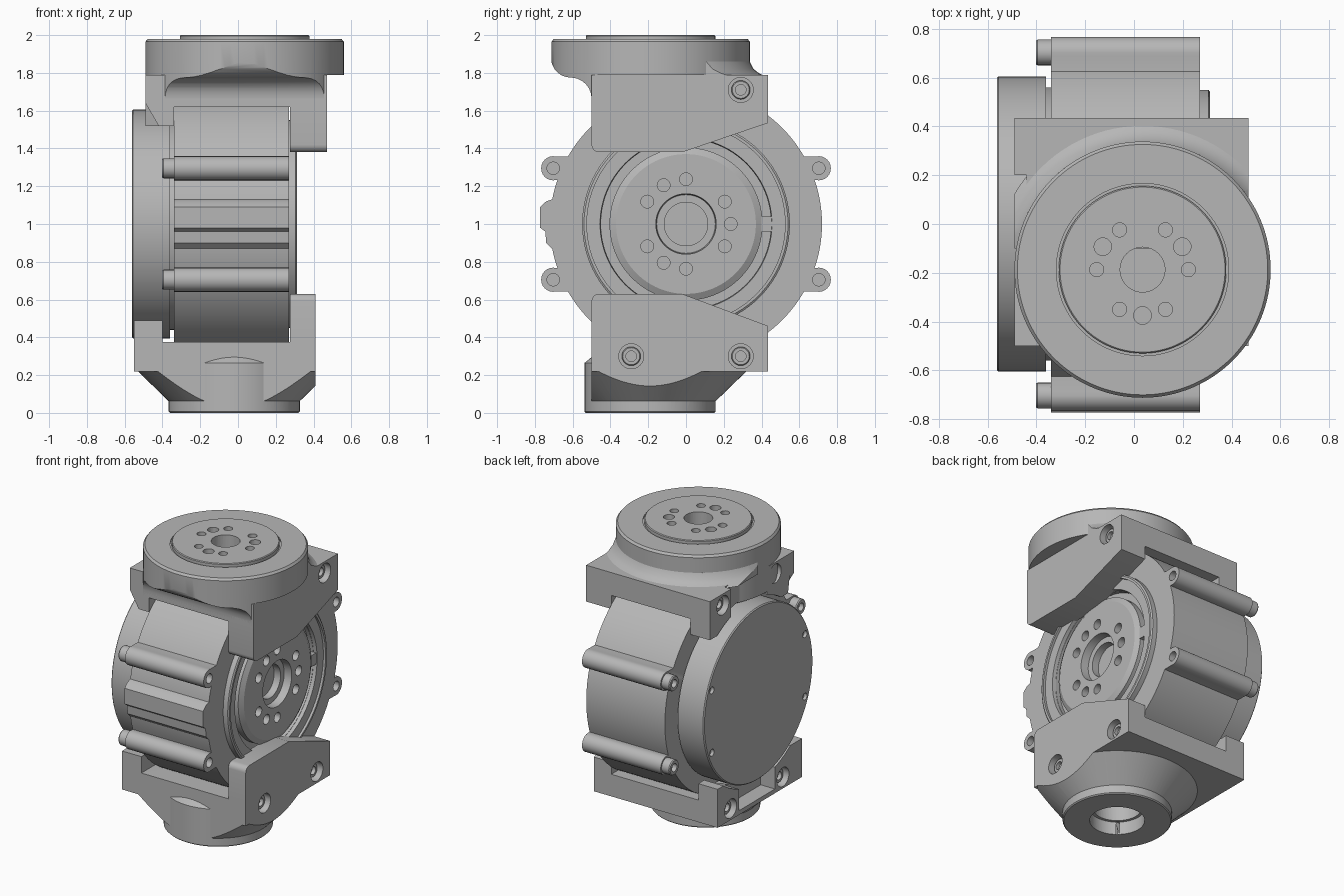
import bpy, bmesh
from math import cos, sin, radians, tau
from mathutils import Matrix, Vector

if "Cube" in bpy.data.objects:
    bpy.data.objects.remove(bpy.data.objects["Cube"])

grey = bpy.data.materials.new("light_grey")
grey.use_nodes = True
colour = (0.47, 0.47, 0.47, 1)
grey.diffuse_color = colour
grey.node_tree.nodes["Principled BSDF"].inputs["Base Color"].default_value = colour
AXIS = (0, 0, 1)   # main housing axis runs along x through this point


def finish(name, bm):
    bmesh.ops.remove_doubles(bm, verts=bm.verts, dist=1e-5)
    bmesh.ops.recalc_face_normals(bm, faces=bm.faces)
    mesh = bpy.data.meshes.new(name)
    bm.to_mesh(mesh)
    bm.free()
    mesh.materials.append(grey)
    obj = bpy.data.objects.new(name, mesh)
    bpy.context.collection.objects.link(obj)
    return obj


def lathe(name, profile, axis, centre, steps=96):
    """Turn (radius, height) points around the x or z axis."""
    bm = bmesh.new()
    verts = [bm.verts.new((r, 0, h)) for r, h in profile]
    edges = [bm.edges.new(p) for p in zip(verts, verts[1:])]
    bmesh.ops.spin(bm, geom=verts + edges, axis=(0, 0, 1), cent=(0, 0, 0),
                   angle=tau, steps=steps)
    if axis == "x":
        bm.transform(Matrix.Rotation(radians(90), 4, "Y"))
    bm.transform(Matrix.Translation(Vector(centre)))
    return finish(name, bm)


def cyl(name, r, a, b, axis, centre, steps=32):
    return lathe(name, [(0, a), (r, a), (r, b), (0, b)], axis, centre, steps)


def prism(name, outline, x0, x1):
    """Extrude a (y, z) outline along x."""
    bm = bmesh.new()
    face = bm.faces.new([bm.verts.new((x0, y, z)) for y, z in outline])
    new = bmesh.ops.extrude_face_region(bm, geom=[face])["geom"]
    bmesh.ops.translate(bm, vec=(x1 - x0, 0, 0),
                        verts=[v for v in new if isinstance(v, bmesh.types.BMVert)])
    return finish(name, bm)


def box(name, x, y, z):
    return prism(name, [(y[0], z[0]), (y[1], z[0]), (y[1], z[1]), (y[0], z[1])], *x)


def combine(obj, tools, op):
    """Apply booleans with each tool and discard the tools."""
    for tool in tools:
        mod = obj.modifiers.new(op, "BOOLEAN")
        mod.operation, mod.solver, mod.object = op, "EXACT", tool
        graph = bpy.context.evaluated_depsgraph_get()
        mesh = bpy.data.meshes.new_from_object(obj.evaluated_get(graph))
        obj.modifiers.clear()
        obj.data = mesh
        bpy.data.objects.remove(tool)
    return obj


def hole_ring(angles, radius, r, a, b, axis, centre):
    """Round cutters spaced around a centre."""
    out = []
    for t in map(radians, angles):
        u, v = radius * cos(t), radius * sin(t)
        off = (0, u, v) if axis == "x" else (u, v, 0)
        out.append(cyl("hole", r, a, b, axis, Vector(centre) + Vector(off), 20))
    return out


def arc(y, z, r, a0, a1, n=6):
    ts = [radians(a0 + (a1 - a0) * i / n) for i in range(n + 1)]
    return [(y + r * cos(t), z + r * sin(t)) for t in ts]


# Main housing with flats, bolt ears and a front pad
housing = cyl("main_housing", 0.72, -0.34, 0.27, "x", AXIS, 128)
combine(housing, [box("flat", (-1, 1), (-1, 1), (0, 0.37)),
                  box("flat", (-1, 1), (-1, 1), (1.64, 2.2))], "DIFFERENCE")
ears = [(s * 0.703, 1 + t * 0.295) for s in (-1, 1) for t in (-1, 1)]
for y, z in ears:
    inner = y * 0.8
    lug = box("lug", (-0.34, 0.27), sorted((inner, y)), (z - 0.062, z + 0.062))
    combine(housing, [lug, cyl("ear", 0.064, -0.34, 0.27, "x", (0, y, z), 24)], "UNION")
pad = [(-0.6, 0.86), (-0.71, 0.87), (-0.74, 0.9), (-0.745, 0.96), (-0.772, 0.98),
       (-0.772, 1.09), (-0.74, 1.12), (-0.68, 1.14), (-0.6, 1.14)]
combine(housing, [prism("pad", pad, -0.34, 0.27)], "UNION")
combine(housing, [cyl("pocket", 0.45, 0.2, 0.4, "x", AXIS, 96)]
        + [cyl("ear_hole", 0.033, 0.22, 0.3, "x", (0, y, z), 20) for y, z in ears],
        "DIFFERENCE")

# Long clamp bolts through the ears
for i, (y, z) in enumerate(ears):
    bolt = lathe("ear_bolt_%d" % i, [(0, -0.33), (0.053, -0.33), (0.053, -0.395),
                 (0.048, -0.402), (0.028, -0.402), (0.028, -0.37), (0, -0.37)],
                 "x", (0, y, z), 24)

# Bearing ring and rotating output face
lathe("bearing_ring", [(0.45, 0.25), (0.55, 0.25), (0.55, 0.305), (0.54, 0.312),
      (0.525, 0.312), (0.525, 0.295), (0.455, 0.295), (0.45, 0.25)], "x", AXIS)
output = lathe("output_disc", [(0, 0.15), (0.45, 0.15), (0.45, 0.24), (0.405, 0.24),
               (0.405, 0.285), (0.37, 0.305), (0.16, 0.305), (0.155, 0.25),
               (0.115, 0.25), (0.115, 0.2), (0.04, 0.2), (0.04, 0.17), (0, 0.17)],
               "x", AXIS)
combine(output, hole_ring(range(30, 390, 60), 0.237, 0.034, 0.22, 0.4, "x", AXIS)
        + hole_ring((0, 120, 240), 0.237, 0.034, 0.26, 0.4, "x", AXIS), "DIFFERENCE")
box("index_tab", (0.24, 0.29), (0.4, 0.455), (0.96, 1.04))

# Rear cover with four small screw recesses
cover = lathe("rear_cover", [(0, -0.3), (0.56, -0.3), (0.56, -0.36), (0.605, -0.36),
              (0.605, -0.555), (0.598, -0.562), (0, -0.562)], "x", AXIS, 128)
combine(cover, hole_ring((23, 157, 203, 337), 0.56, 0.024, -0.6, -0.54, "x", AXIS),
        "DIFFERENCE")


def bracket_cuts(x_left, x_right, z, notch):
    """Cover clearance, middle notch and counterbores shared by both brackets."""
    cuts = [cyl("clearance", 0.63, -0.7, -0.34, "x", AXIS, 96),
            box("notch", (-0.7, -0.44), (-0.2, 0.2), notch)]
    for y in (-0.29, 0.29):
        cuts.append(cyl("bore", 0.066, x_right - 0.06, x_right + 0.1, "x", (0, y, z)))
        cuts.append(cyl("bore", 0.066, x_left - 0.1, x_left + 0.06, "x", (0, y, z)))
    return cuts


def bracket_bolts(label, x_left, x_right, z):
    for y in (-0.29, 0.29):
        for side, x, s in (("left", x_right, 1), ("right", x_left, -1)):
            prof = [(0, -0.1), (0.05, -0.1), (0.05, -0.035), (0.045, -0.03),
                    (0.028, -0.03), (0.028, -0.055), (0, -0.055)]
            lathe("%s_bolt_%s" % (label, side), [(r, h * s) for r, h in prof],
                  "x", (x, y, z), 24)


# Upper bracket: saddle, long left arm, short right arm
upper = box("upper_bracket", (-0.49, 0.47), (-0.5, 0.435), (1.63, 1.79))
long_arm = arc(-0.46, 1.42, 0.04, 180, 270) + [(-0.02, 1.38), (0.435, 1.535),
                                               (0.435, 1.79), (-0.5, 1.79)]
short_arm = box("arm", (-0.49, -0.34), (-0.5, 0.435), (1.52, 1.79))
combine(upper, [prism("arm", long_arm, 0.275, 0.47), short_arm], "UNION")
combine(upper, bracket_cuts(-0.49, 0.47, 1.71, (1.4, 1.9)), "DIFFERENCE")
# Rounded lower outside edge of the short arm
corner = prism("corner", [(-0.6, 1.45), (-0.42, 1.45), (-0.45, 1.64), (-0.6, 1.64)],
               -0.6, -0.3)
combine(corner, [cyl("round", 0.12, -0.7, -0.1, "x", (0, 0, 0), 8)], "DIFFERENCE")
chamfer = corner.data
for v in chamfer.vertices:
    if v.co.x > -0.4:
        v.co.x = -0.38 if v.co.z < 1.5 else -0.49
combine(upper, [corner], "DIFFERENCE")
bracket_bolts("upper", -0.49, 0.47, 1.71)

# Top flange, swept back underneath at the front
TOP = (0.035, -0.187, 0)
flange = lathe("top_flange", [(0, 1.62), (0.525, 1.62), (0.525, 1.965), (0.513, 1.98),
               (0.353, 1.98), (0.353, 1.972), (0.343, 1.972), (0.343, 1.995),
               (0.338, 2.0), (0, 2.0)], "z", TOP, 128)
sweep = [(-0.9, 1.89), (-0.72, 1.88)] + arc(-0.61, 1.88, 0.105, 185, 270) \
    + arc(-0.61, 1.665, 0.11, 88, 0) + [(-0.5, 1.5), (-0.9, 1.5)]
combine(flange, [prism("undercut", sweep, -1, 1),
                 box("trim", (0.47, 1), (-1, 1), (1.5, 1.79)),
                 cyl("bore", 0.092, 1.8, 2.1, "z", TOP)]
        + hole_ring((0, 60, 120, 180, 240, 300), 0.188, 0.029, 1.9, 2.1, "z", TOP)
        + hole_ring((30, 150, 270), 0.188, 0.036, 1.93, 2.1, "z", TOP), "DIFFERENCE")
fillet = lathe("flange_fillet", [(0, 1.78), (0.61, 1.78), (0.575, 1.797), (0.545, 1.82),
               (0.525, 1.86), (0, 1.86)], "z", TOP)
combine(fillet, [box("keep", (-0.49, 0.47), (-0.1, 0.435), (1.7, 1.9))], "INTERSECT")

# Lower bracket: saddle and arms
lower = box("lower_bracket", (-0.55, 0.41), (-0.5, 0.435), (0.22, 0.375))
long_arm = arc(-0.46, 0.59, 0.04, 180, 90) + [(-0.02, 0.63), (0.435, 0.46),
                                              (0.435, 0.22), (-0.5, 0.22)]
combine(lower, [prism("arm", long_arm, 0.275, 0.41),
                box("arm", (-0.55, -0.4), (-0.5, 0.435), (0.22, 0.49))], "UNION")
combine(lower, bracket_cuts(-0.55, 0.41, 0.3, (0.25, 0.6)), "DIFFERENCE")
bracket_bolts("lower", -0.55, 0.41, 0.3)

# Conical foot trimmed to the bracket, with a stepped bore
FOOT = (-0.02, -0.19, 0)
cone = lathe("foot_cone", [(0, 0.05), (0.345, 0.05), (0.345, 0.06), (0.515, 0.225),
             (0, 0.225)], "z", FOOT)
combine(cone, [box("keep", (-0.55, 0.41), (-0.5, 0.435), (0, 0.3))], "INTERSECT")
neck = lathe("foot_neck", [(0, 0), (0.34, 0), (0.347, 0.007), (0.347, 0.265),
             (0.31, 0.295), (0, 0.295)], "z", FOOT)
combine(neck, [cone], "UNION")
combine(neck, [cyl("bore", 0.175, -0.1, 0.09, "z", FOOT, 48),
               cyl("bore", 0.155, -0.1, 0.2, "z", FOOT, 48)], "DIFFERENCE")

# Smooth round surfaces while keeping sharp edges
for obj in bpy.data.objects:
    if obj.type == "MESH" and grey.name in obj.data.materials:
        obj.select_set(True)
        bpy.context.view_layer.objects.active = obj
bpy.ops.object.shade_smooth_by_angle(angle=radians(28))
